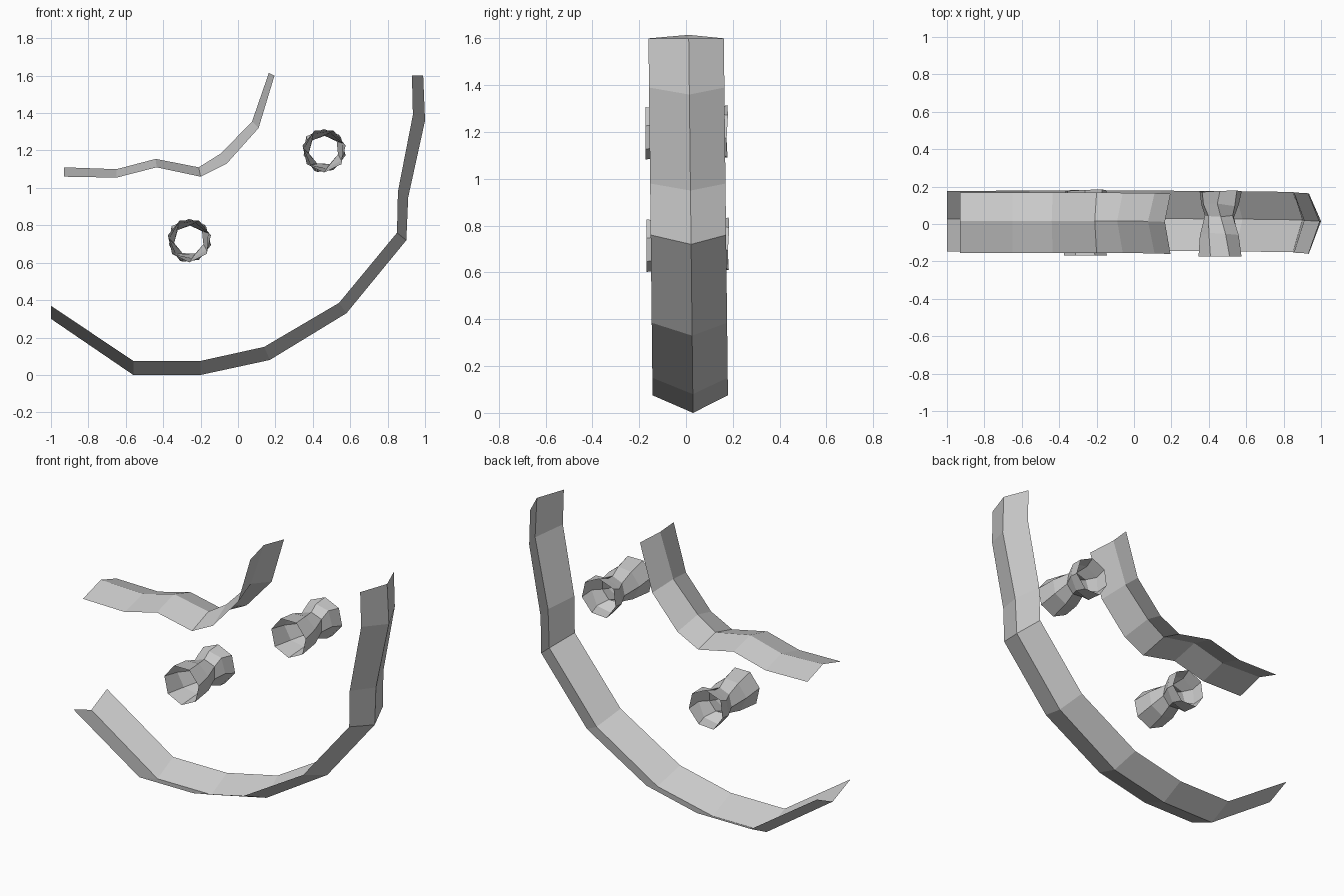
import bpy, bmesh, math, random

cube = bpy.data.objects.get("Cube")
if cube:
    bpy.data.objects.remove(cube)

grey = bpy.data.materials.new("plain grey")
grey.use_nodes = True
tone = (0.6, 0.6, 0.6, 1)
grey.diffuse_color = tone
grey.node_tree.nodes["Principled BSDF"].inputs["Base Color"].default_value = tone


def lean(z):
    """Slight forward drift of everything with height."""
    return 0.03 - 0.0115 * z


def make_strip(name, rows, closed=False):
    """Skin a sheet over rows of points."""
    bm = bmesh.new()
    grid = [[bm.verts.new(p) for p in row] for row in rows]
    for a, b in zip(grid, grid[1:]):
        n = len(a)
        for i in range(n if closed else n - 1):
            j = (i + 1) % n
            bm.faces.new((a[i], a[j], b[j], b[i]))
    bmesh.ops.recalc_face_normals(bm, faces=bm.faces)
    mesh = bpy.data.meshes.new(name)
    bm.to_mesh(mesh)
    bm.free()
    mesh.materials.append(grey)
    obj = bpy.data.objects.new(name, mesh)
    bpy.context.collection.objects.link(obj)
    return obj


def folded_ribbon(name, ridge, edge):
    """Ribbon creased along its middle: ridge and edge paths in x, z."""
    rows = []
    for (rx, rz), (ex, ez) in zip(ridge, edge):
        rows.append([(ex, lean(ez) - 0.172, ez),
                     (rx, lean(rz), rz),
                     (ex, lean(ez) + 0.15, ez)])
    return make_strip(name, rows)


# Long curved ribbon, creased outwards
folded_ribbon("lower_ribbon",
              [(-1, .3), (-.56, 0), (-.2, 0), (.17, .08), (.58, .33),
               (.9, .72), (.91, .95), (1, 1.36), (.99, 1.6)],
              [(-1, .37), (-.56, .075), (-.2, .075), (.14, .15), (.54, .385),
               (.85, .76), (.855, .98), (.935, 1.39), (.93, 1.6)])

# Short wavy ribbon, creased upwards
folded_ribbon("upper_ribbon",
              [(-.93, 1.11), (-.65, 1.1), (-.44, 1.155), (-.21, 1.11),
               (-.09, 1.185), (.075, 1.355), (.165, 1.615)],
              [(-.93, 1.06), (-.65, 1.055), (-.435, 1.11), (-.2, 1.06),
               (-.06, 1.13), (.11, 1.32), (.195, 1.6)])


# Open, pinched tubes with uneven flared ends: (y, radius, twist, unevenness)
PROFILE = [(-.19, .118, 0, 0), (-.07, .102, .15, .008), (.025, .078, .4, .006),
           (.09, .108, .6, .012), (.16, .117, .45, .006)]


def pinched_tube(name, x, z, sides=7):
    random.seed(4)
    rows = []
    for y, r, twist, rough in PROFILE:
        row = []
        for i in range(sides):
            a = -math.pi / 2 + twist + math.tau * i / sides
            rr = r + random.uniform(-rough, rough)
            yy = y + lean(z) + random.uniform(-rough, rough)
            row.append((x + rr * math.cos(a), yy, z + rr * math.sin(a)))
        rows.append(row)
    return make_strip(name, rows, closed=True)


pinched_tube("lower_tube", -.26, .72)
pinched_tube("upper_tube", .46, 1.2)
